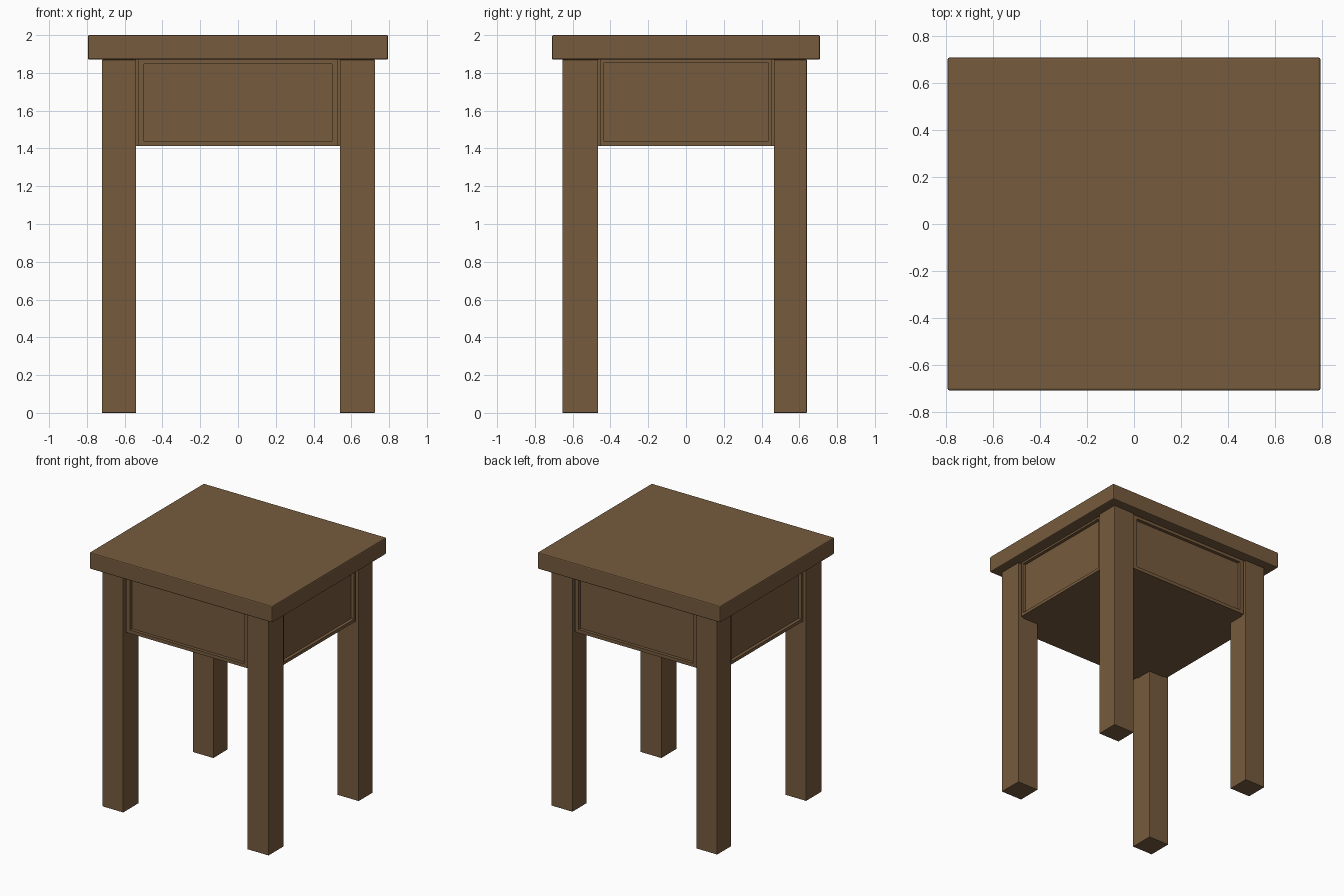
import bpy, bmesh
from mathutils import Matrix, Vector

if "Cube" in bpy.data.objects:
    bpy.data.objects.remove(bpy.data.objects["Cube"])

wood = bpy.data.materials.new("wood")
wood.diffuse_color = (0.18, 0.105, 0.047, 1)
wood.use_nodes = True
wood.node_tree.nodes["Principled BSDF"].inputs["Base Color"].default_value = wood.diffuse_color


def finish(name, bm):
    bmesh.ops.recalc_face_normals(bm, faces=bm.faces)
    mesh = bpy.data.meshes.new(name)
    bm.to_mesh(mesh)
    bm.free()
    mesh.materials.append(wood)
    obj = bpy.data.objects.new(name, mesh)
    bpy.context.collection.objects.link(obj)
    return obj


def box(name, lo, hi, bevel=0.0):
    lo, hi = Vector(lo), Vector(hi)
    bm = bmesh.new()
    bmesh.ops.create_cube(bm, size=1, matrix=Matrix.Translation((lo + hi) / 2)
                          @ Matrix.Diagonal((*(hi - lo), 1)))
    obj = finish(name, bm)
    if bevel:
        mod = obj.modifiers.new("edge", 'BEVEL')
        mod.width, mod.segments = bevel, 2
    return obj


def panel(name, half, inner, z_in, place, depth=0.025):
    """Framed panel with a sunken field; place maps (along, out, z) to 3D."""
    z0, z1 = 1.413, 1.87
    rings = [(half, z0, z1, -depth - 0.01), (half, z0, z1, 0),
             (inner, *z_in, 0), (inner, *z_in, -depth)]
    bm = bmesh.new()
    loops = []
    for w, a, b, out in rings:
        loops.append([bm.verts.new(place(u, out, z))
                      for u, z in ((-w, a), (w, a), (w, b), (-w, b))])
    for p, q in zip(loops, loops[1:]):
        for i in range(4):
            j = (i + 1) % 4
            bm.faces.new((p[i], p[j], q[j], q[i]))
    bm.faces.new(loops[-1])
    return finish(name, bm)


# Table top
box("table_top", (-0.795, -0.71, 1.87), (0.795, 0.71, 2.0), 0.008)

# Legs
for xn, x0, x1 in (("left", -0.72, -0.54), ("right", 0.54, 0.725)):
    for yn, y0, y1 in (("front", -0.655, -0.465), ("back", 0.465, 0.64)):
        box(f"{yn}_{xn}_leg", (x0, y0, 0), (x1, y1, 1.87), 0.003)

# Apron core with closed underside
box("apron_core", (-0.67, -0.60, 1.413), (0.675, 0.595, 1.87))

# Framed panels on the four sides
for name, s, edge in (("front", -1, 0.635), ("back", 1, 0.625)):
    panel(f"{name}_panel", 0.53, 0.497, (1.44, 1.847),
          lambda u, o, z: (u, s * (edge + o), z))
for name, s, edge in (("left", -1, 0.70), ("right", 1, 0.705)):
    panel(f"{name}_panel", 0.455, 0.435, (1.437, 1.855),
          lambda u, o, z: (s * (edge + o), u, z))
